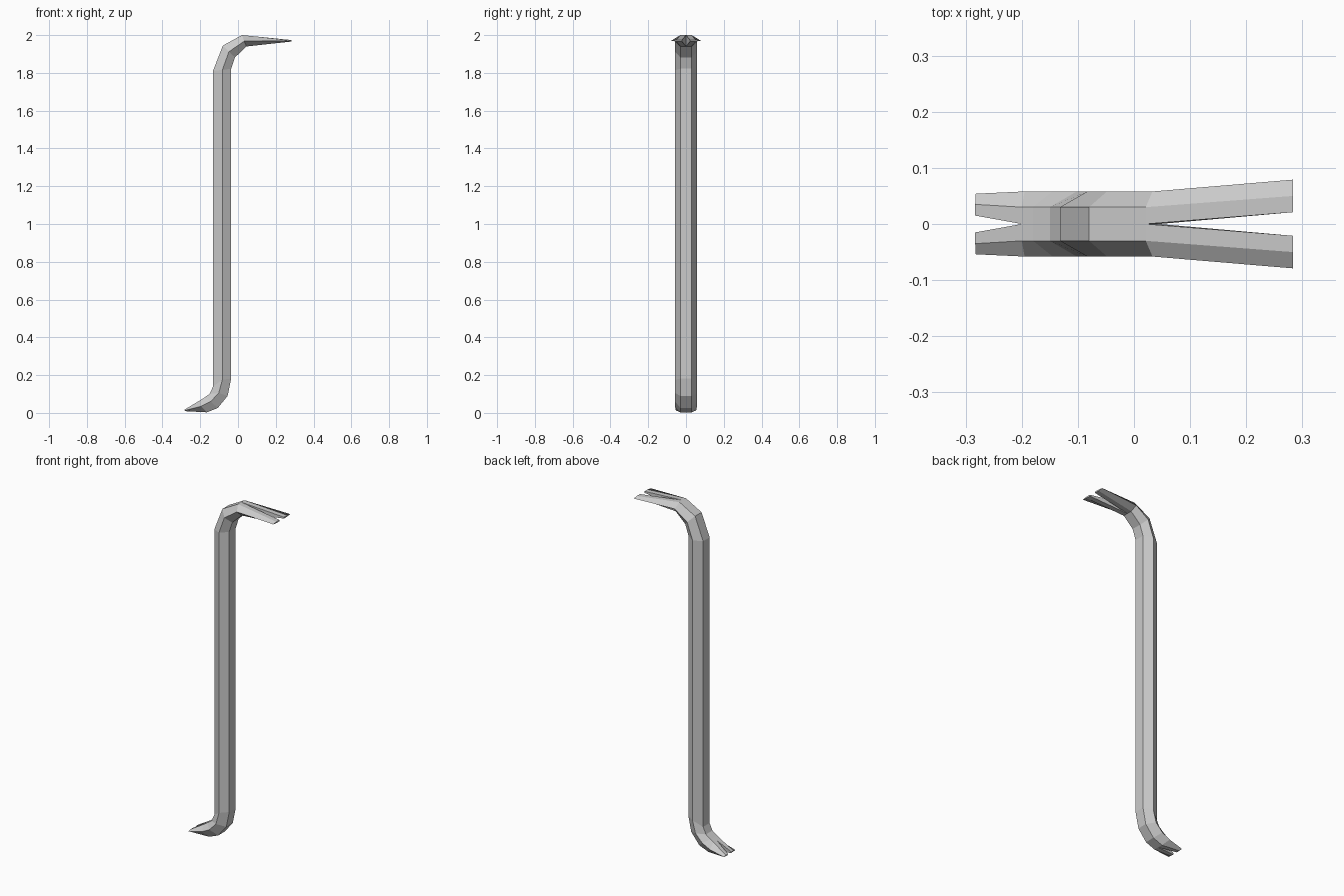
import bpy, bmesh

if "Cube" in bpy.data.objects:
    bpy.data.objects.remove(bpy.data.objects["Cube"])

# Stations along the bar: xz of back ridge, side edge and front ridge,
# then the y of centre line, ridges and side edge (one half only)
FULL = (0.0, 0.03, 0.058)
stations = [
    # bottom claw tip
    ((-0.283, 0.017), (-0.282, 0.013), (-0.280, 0.009), (0.015, 0.035, 0.054)),
    # foot bend
    ((-0.200, 0.067), (-0.195, 0.035), (-0.165, 0.003), FULL),
    ((-0.180, 0.080), (-0.145, 0.060), (-0.107, 0.026), FULL),
    ((-0.150, 0.101), (-0.102, 0.105), (-0.055, 0.090), FULL),
    # straight shaft
    ((-0.132, 0.140), (-0.083, 0.175), (-0.036, 0.182), FULL),
    ((-0.132, 1.812), (-0.083, 1.815), (-0.036, 1.822), FULL),
    # hook bend
    ((-0.080, 1.945), (-0.048, 1.912), (-0.016, 1.882), FULL),
    ((0.021, 2.000), (0.033, 1.968), (0.045, 1.940), FULL),
    # top claw tip
    ((0.283, 1.974), (0.283, 1.970), (0.283, 1.966), (0.021, 0.050, 0.079)),
]

bm = bmesh.new()
rings = []
for back, side, front, (yc, yr, ys) in stations:
    profile = [(back, yc), (back, yr), (side, ys), (front, yr), (front, yc)]
    rings.append([bm.verts.new((p[0], y, p[1])) for p, y in profile])

# Half of the hexagonal bar
for a, b in zip(rings, rings[1:]):
    for i in range(4):
        bm.faces.new((a[i], a[i + 1], b[i + 1], b[i]))

# Claw tips and the walls of the slits
for tip, root in ((rings[0], rings[1]), (rings[-1], rings[-2])):
    bm.faces.new(tip)
    bm.faces.new((tip[0], tip[4], root[4], root[0]))

# Mirror to the other half and join along the centre
bmesh.ops.mirror(bm, geom=bm.verts[:] + bm.edges[:] + bm.faces[:],
                 axis='Y', merge_dist=0.0005)
bmesh.ops.remove_doubles(bm, verts=bm.verts[:], dist=0.0005)
bmesh.ops.recalc_face_normals(bm, faces=bm.faces[:])

# Remove the flat centre seam
seam = [e for e in bm.edges if len(e.link_faces) == 2
        and all(abs(v.co.y) < 1e-5 for v in e.verts)
        and e.calc_face_angle(1) < 0.01]
bmesh.ops.dissolve_edges(bm, edges=seam, use_verts=False)

mesh = bpy.data.meshes.new("pry_bar")
bm.to_mesh(mesh)
bm.free()
bar = bpy.data.objects.new("pry_bar", mesh)
bpy.context.collection.objects.link(bar)
